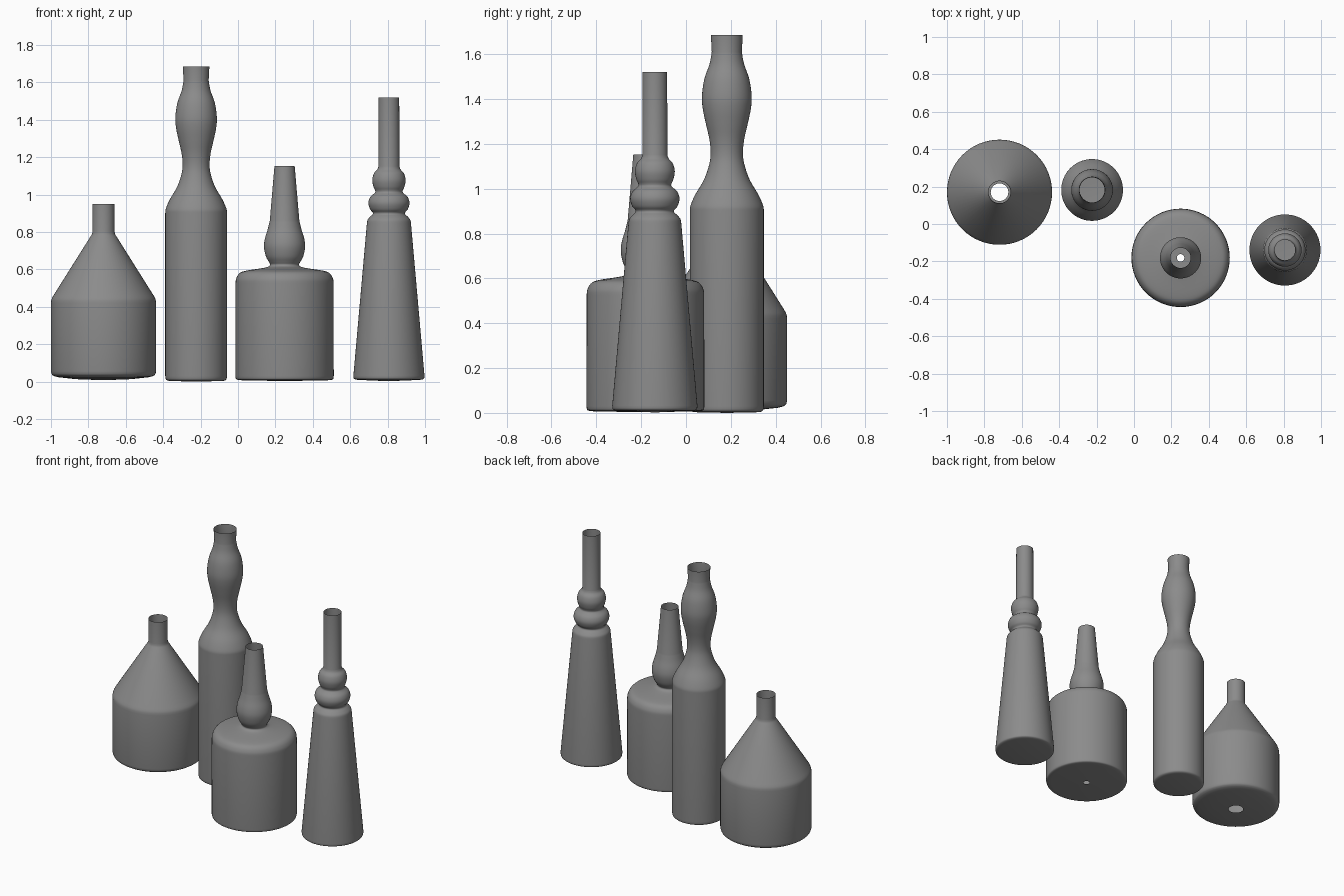
import bpy, bmesh, math
from mathutils import Vector

# Dark grey shared by all bottles
grey = bpy.data.materials.new("dark_grey")
grey.diffuse_color = (0.26, 0.26, 0.26, 1)


def smooth(pts, n=6):
    """Catmull-Rom curve through (radius, height) points."""
    p = [Vector(q) for q in [pts[0], *pts, pts[-1]]]
    out = []
    for a, b, c, d in zip(p, p[1:], p[2:], p[3:]):
        for i in range(n):
            t = i / n
            out.append(0.5 * (2 * b + (c - a) * t + (2 * a - 5 * b + 4 * c - d) * t**2
                              + (3 * b - a - 3 * c + d) * t**3))
    return [tuple(q) for q in out] + [tuple(pts[-1])]


def lathe(name, x, y, profile, sides=64):
    """Spin an open-topped thin profile around the vertical axis."""
    bm = bmesh.new()
    rings = []
    for r, z in profile:
        if r < 1e-5:
            rings.append([bm.verts.new((0, 0, z))] * sides)
        else:
            rings.append([bm.verts.new((r * math.cos(2 * math.pi * i / sides),
                                        r * math.sin(2 * math.pi * i / sides), z))
                          for i in range(sides)])
    for low, high in zip(rings, rings[1:]):
        for i in range(sides):
            j = (i + 1) % sides
            if low[i] is low[j]:
                bm.faces.new((low[i], high[j], high[i]))
            else:
                bm.faces.new((low[i], low[j], high[j], high[i]))
    mesh = bpy.data.meshes.new(name)
    bm.to_mesh(mesh)
    bm.free()
    mesh.materials.append(grey)
    obj = bpy.data.objects.new(name, mesh)
    obj.location = (x, y, 0)
    bpy.context.collection.objects.link(obj)
    bpy.ops.object.select_all(action='DESELECT')
    obj.select_set(True)
    bpy.context.view_layer.objects.active = obj
    bpy.ops.object.shade_smooth_by_angle(angle=math.radians(50))


# Wide bottle with a conical shoulder and a hole in its base
lathe("cone_bottle", -0.719, 0.17,
      [(0.047, 0.009), (0.15, 0.013), (0.24, 0.023)]
      + smooth([(0.262, 0.028), (0.276, 0.038), (0.281, 0.055)], 3)
      + smooth([(0.281, 0.42), (0.278, 0.44), (0.268, 0.46)], 3)
      + smooth([(0.07, 0.775), (0.062, 0.788), (0.059, 0.803)], 3)
      + [(0.059, 0.95)])

# Tall bottle with a swelling neck
lathe("tall_bottle", -0.224, 0.182,
      [(0, 0), (0.14, 0.003)]
      + smooth([(0.152, 0.005), (0.162, 0.012), (0.165, 0.03)], 3)
      + smooth([(0.165, 0.90), (0.162, 0.925), (0.14, 0.975), (0.102, 1.04), (0.078, 1.11),
                (0.072, 1.163), (0.078, 1.222), (0.093, 1.288), (0.107, 1.355),
                (0.111, 1.413), (0.10, 1.49), (0.077, 1.556), (0.067, 1.61)], 4)
      + [(0.071, 1.685)])

# Squat bottle with a bulbous tapering neck and a tiny hole in its base
lathe("squat_bottle", 0.249, -0.181,
      [(0.02, 0.003), (0.23, 0.007)]
      + smooth([(0.25, 0.009), (0.26, 0.014), (0.263, 0.03)], 3)
      + smooth([(0.262, 0.525), (0.259, 0.55), (0.243, 0.577), (0.21, 0.592),
                (0.11, 0.608), (0.083, 0.617), (0.077, 0.627), (0.084, 0.64),
                (0.1, 0.67), (0.11, 0.72), (0.105, 0.765), (0.09, 0.815),
                (0.079, 0.86)], 4)
      + [(0.054, 1.153)])

# Slim tapered bottle with two rounded rings below the neck
lathe("ringed_bottle", 0.807, -0.139,
      [(0, 0.002), (0.165, 0.009)]
      + smooth([(0.178, 0.011), (0.188, 0.017), (0.19, 0.032)], 3)
      + smooth([(0.118, 0.845), (0.114, 0.865), (0.1, 0.882), (0.087, 0.894),
                (0.087, 0.905), (0.101, 0.922), (0.11, 0.955), (0.1, 0.987),
                (0.076, 1.009), (0.074, 1.022), (0.083, 1.043), (0.089, 1.078),
                (0.08, 1.113), (0.062, 1.134), (0.056, 1.15)], 4)
      + [(0.055, 1.52)])
